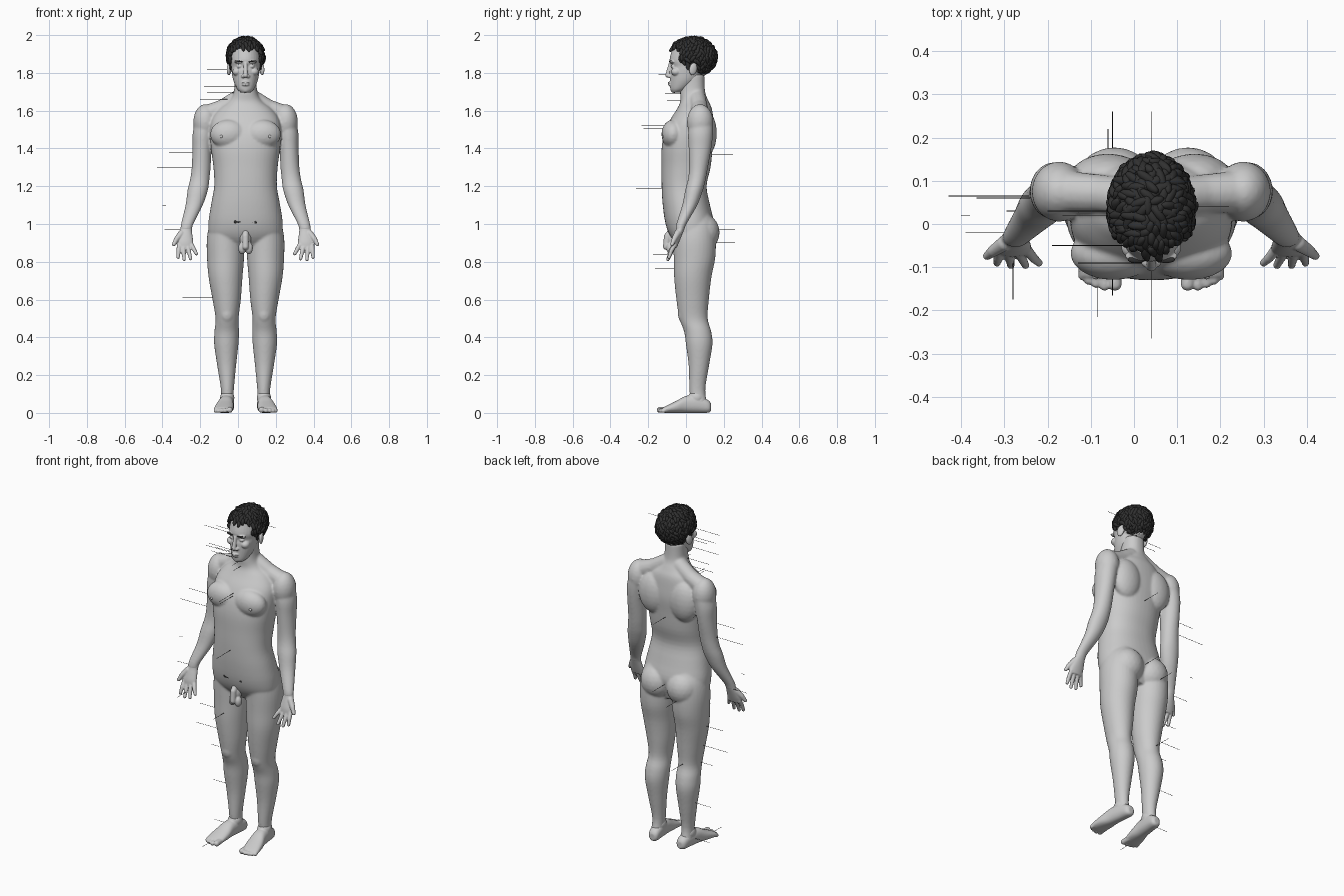
import bpy, bmesh, math, random
from mathutils import Vector, Matrix

random.seed(4)
CX = 0.04  # figure stands beside its pointer lines


def loft(bm, rows, axis='z', s=1, n=32, p=2.0, steps=4):
    """Smooth tube through rows of (t, centre u, centre v, radius u, radius v)."""
    dense = []
    for i in range(len(rows) - 1):
        a, b, c, d = (rows[max(0, min(len(rows) - 1, k))] for k in (i - 1, i, i + 1, i + 2))
        for j in range(steps):
            t = j / steps
            dense.append([.5 * (2 * q + (r - o) * t + (2 * o - 5 * q + 4 * r - w) * t * t
                                + (3 * q - o - 3 * r + w) * t ** 3)
                          for o, q, r, w in zip(a, b, c, d)])
    dense.append(rows[-1])
    rings = []
    for t, cu, cv, ru, rv in dense:
        ring = []
        for k in range(n):
            an = 2 * math.pi * k / n
            c, d = math.cos(an), math.sin(an)
            u = s * (cu + ru * math.copysign(abs(c) ** (2 / p), c))
            v = cv + rv * math.copysign(abs(d) ** (2 / p), d)
            ring.append(bm.verts.new((u, v, t) if axis == 'z' else (u, t, v)))
        rings.append(ring)
    for r0, r1 in zip(rings, rings[1:]):
        for k in range(n):
            bm.faces.new((r0[k], r0[(k + 1) % n], r1[(k + 1) % n], r1[k]))
    bm.faces.new(rings[0][::-1])
    bm.faces.new(rings[-1])


def blob(bm, c, r, rot=None):
    m = Matrix.Translation(c) @ (rot or Matrix()) @ Matrix.Diagonal((*r, 1))
    bmesh.ops.create_icosphere(bm, subdivisions=3, radius=1, matrix=m)


def limb(bm, pts, s=1):
    """Chain of overlapping balls and cones through (x, y, z, r)."""
    for x, y, z, r in pts:
        blob(bm, (s * x, y, z), (r, r, r))
    for a, b in zip(pts, pts[1:]):
        p, q = Vector((s * a[0], *a[1:3])), Vector((s * b[0], *b[1:3]))
        m = Matrix.Translation((p + q) / 2) @ (q - p).to_track_quat('Z', 'Y').to_matrix().to_4x4()
        bmesh.ops.create_cone(bm, cap_ends=True, segments=14, radius1=a[3], radius2=b[3],
                              depth=(q - p).length, matrix=m)


def finish(bm, name, voxel=0, smooth=4, mat=None, x=CX):
    bmesh.ops.recalc_face_normals(bm, faces=bm.faces)
    for f in bm.faces:
        f.smooth = True
    me = bpy.data.meshes.new(name)
    bm.to_mesh(me)
    bm.free()
    ob = bpy.data.objects.new(name, me)
    ob.location.x = x
    bpy.context.collection.objects.link(ob)
    if mat:
        me.materials.append(mat)
    if voxel:
        m = ob.modifiers.new('Fuse', 'REMESH')
        m.mode, m.voxel_size, m.use_smooth_shade = 'VOXEL', voxel, True
        m = ob.modifiers.new('Soften', 'SMOOTH')
        m.factor, m.iterations = .5, smooth
    return ob


dark = bpy.data.materials.new('dark_hair')
dark.diffuse_color = (.03, .03, .03, 1)

# body: trunk and neck
bm = bmesh.new()
loft(bm, [(.87, 0, .04, .11, .07), (.93, 0, .025, .185, .105), (1.0, 0, .02, .197, .128),
          (1.1, 0, .002, .183, .125), (1.2, 0, -.01, .166, .119), (1.3, 0, .0, .17, .13),
          (1.4, 0, .006, .183, .135), (1.48, 0, .017, .188, .132), (1.55, 0, .03, .18, .115),
          (1.61, 0, .045, .14, .092), (1.65, 0, .045, .09, .075), (1.7, 0, .035, .062, .066),
          (1.79, 0, .035, .058, .062)], p=2.25, n=48)
for s in (-1, 1):
    # chest, shoulder blade, shoulder slope, deltoid, buttock, kneecap
    blob(bm, (s * .088, -.068, 1.475), (.1, .062, .078))
    blob(bm, (s * .1, .105, 1.48), (.09, .058, .12))
    limb(bm, [(.04, .06, 1.665, .045), (.12, .07, 1.615, .045), (.205, .075, 1.58, .05)], s)
    blob(bm, (s * .213, .075, 1.54), (.064, .07, .095))
    blob(bm, (s * .085, .088, .955), (.095, .09, .1))
    blob(bm, (s * .098, -.015, .525), (.036, .028, .05))
    # leg
    loft(bm, [(.045, .098, .07, .034, .045), (.12, .096, .06, .034, .042), (.25, .1, .068, .05, .054),
              (.36, .102, .07, .064, .07), (.43, .1, .062, .065, .072), (.5, .098, .04, .061, .075),
              (.6, .1, .035, .075, .086), (.72, .106, .036, .09, .099), (.82, .106, .045, .098, .11),
              (.92, .106, .045, .099, .113), (1.0, .1, .04, .09, .11), (1.06, .09, .03, .07, .09)], s=s)
    # arm
    loft(bm, [(.965, .315, -.032, .03, .022), (1.0, .309, -.024, .033, .027), (1.1, .272, .02, .046, .04),
              (1.18, .253, .043, .054, .047), (1.24, .242, .058, .051, .047), (1.3, .235, .066, .05, .05),
              (1.4, .23, .074, .051, .06), (1.48, .224, .077, .056, .066), (1.56, .208, .08, .055, .062)], s=s)
finish(bm, 'body', .006, 8)

for s, side in ((-1, 'right'), (1, 'left')):
    # hand: palm, four fingers, thumb
    bm = bmesh.new()
    loft(bm, [(1.0, .309, -.024, .031, .025), (.97, .315, -.032, .031, .022), (.94, .318, -.043, .037, .021),
              (.905, .32, -.055, .043, .019), (.875, .32, -.063, .041, .014)], s=s)
    for bx, tx, ty, tz in ((.287, .26, -.09, .842), (.309, .291, -.096, .816),
                           (.331, .325, -.096, .812), (.352, .357, -.09, .824)):
        limb(bm, [(bx, -.06, .89, .012), ((bx + tx) / 2, -.078, (tz + .89) / 2, .0112), (tx, ty, tz, .009)], s)
    limb(bm, [(.34, -.045, .95, .018), (.365, -.062, .92, .014), (.38, -.074, .892, .01)], s)
    finish(bm, side + '_hand', .0035, 4)

    # foot and toes
    bm = bmesh.new()
    loft(bm, [(.133, .091, .03, .015, .018), (.118, .092, .034, .03, .033), (.065, .097, .046, .036, .046),
              (.0, .104, .045, .04, .045), (-.05, .111, .032, .048, .032), (-.1, .118, .02, .05, .02),
              (-.122, .121, .015, .046, .014)], axis='y', s=s, p=2.3)
    blob(bm, (s * .097, .055, .08), (.038, .044, .04))
    for bx, tx, ty, r in ((.086, .084, -.139, .016), (.108, .108, -.143, .012), (.126, .128, -.137, .0115),
                          (.142, .145, -.13, .011), (.155, .159, -.12, .0105)):
        limb(bm, [(bx, -.095, .018, r), (tx, ty, r, r)], s)
    finish(bm, side + '_foot', .004, 4)

# head: skull, face, nose, lips, brows, eyes, cheeks, ears
bm = bmesh.new()
blob(bm, (0, .038, 1.872), (.082, .112, .105))
loft(bm, [(1.696, 0, -.053, .024, .02), (1.715, 0, -.036, .045, .047), (1.76, 0, -.008, .065, .077),
          (1.81, 0, .003, .074, .087), (1.835, 0, .005, .076, .084), (1.87, 0, .005, .079, .092),
          (1.93, 0, .02, .072, .092)])
limb(bm, [(0, -.083, 1.848, .009), (0, -.097, 1.787, .013)])
blob(bm, (0, -.088, 1.748), (.023, .009, .0055))
blob(bm, (0, -.086, 1.737), (.02, .009, .006))
blob(bm, (0, -.062, 1.71), (.022, .02, .016))
for s in (-1, 1):
    blob(bm, (s * .014, -.088, 1.782), (.01, .011, .009))
    blob(bm, (s * .034, -.074, 1.858), (.027, .014, .008))
    blob(bm, (s * .032, -.066, 1.834), (.015, .014, .01))
    blob(bm, (s * .046, -.052, 1.806), (.024, .027, .022))
    blob(bm, (s * .087, .038, 1.82), (.011, .022, .034),
         Matrix.Rotation(s * .35, 4, 'Z') @ Matrix.Rotation(-.2, 4, 'X'))
finish(bm, 'head', .0035, 3)

# eyebrows
bm = bmesh.new()
for s in (-1, 1):
    blob(bm, (s * .034, -.0825, 1.861), (.021, .008, .004), Matrix.Rotation(-s * .15, 4, 'Y'))
finish(bm, 'eyebrows', mat=dark)

# hair: inner cap with tousled locks
bm = bmesh.new()
blob(bm, (0, .045, 1.888), (.092, .107, .097))
centre, size = Vector((0, .036, 1.885)), Vector((.094, .12, .1))
for i in range(420):
    z = 1 - 2 * (i + .5) / 420
    a = i * 2.39996
    d = Vector((math.cos(a) * math.sqrt(1 - z * z), math.sin(a) * math.sqrt(1 - z * z), z))
    c = centre + d * size
    low = 1.93 if c.y < -.03 else 1.86 if c.y < .06 else 1.79
    if c.z < low:
        continue
    q = d.to_track_quat('Z', 'Y').to_matrix().to_4x4()
    rot = (q @ Matrix.Rotation(random.uniform(-.9, .9), 4, 'Z')
           @ Matrix.Rotation(random.uniform(-.35, .35), 4, 'X'))
    m = Matrix.Translation(c) @ rot @ Matrix.Diagonal((.011, random.uniform(.018, .03), random.uniform(.008, .014), 1))
    bmesh.ops.create_icosphere(bm, subdivisions=2, radius=1, matrix=m)
for s in (-1, 1):
    blob(bm, (s * .08, .01, 1.85), (.007, .012, .035))
finish(bm, 'hair', mat=dark)

# body hair patch
bm = bmesh.new()
for i in range(60):
    u, v = random.uniform(-1, 1), random.uniform(-1, 1)
    m = Matrix.Translation((u * .047 * (1 + .15 * v), -.086 - .014 * v, .985 + v * .028))
    bmesh.ops.create_icosphere(bm, subdivisions=2, radius=.011, matrix=m)
finish(bm, 'body_hair', mat=dark)

# external anatomy
bm = bmesh.new()
limb(bm, [(0, -.075, .965, .018), (0, -.1, .935, .017), (0, -.105, .88, .017)])
for s in (-1, 1):
    blob(bm, (s * .018, -.082, .872), (.021, .022, .032))
    blob(bm, (s * .01, -.072, .92), (.02, .025, .04))
finish(bm, 'external_anatomy', .004, 3)

# chest details
bm = bmesh.new()
for s in (-1, 1):
    blob(bm, (s * .128, -.122, 1.463), (.008, .006, .008))
finish(bm, 'chest_details')

# pointer lines running sideways: z, y, x start, x end
side_lines = [(1.905, .04, .12, .22), (1.847, -.05, -.19, -.02), (1.82, .03, -.165, -.05), (1.77, -.09, -.13, .03),
              (1.73, -.05, -.18, .0), (1.695, .02, -.165, .0), (1.66, .03, -.2, -.04), (1.38, .06, -.365, -.24),
              (1.3, .065, -.43, -.24), (1.1, .02, -.4, -.38), (.97, -.02, -.39, -.3), (.73, .03, -.27, -.15),
              (.61, .03, -.295, -.13), (.505, .03, -.2, -.11), (.275, .07, -.215, -.1), (.05, .05, -.19, -.09)]
# pointer lines running front to back: z, x, y start, y end
depth_lines = [(1.655, .04, -.1, -.02), (1.69, .04, -.11, -.02), (1.79, .04, -.145, -.1), (1.52, .04, -.235, -.1),
               (1.505, .04, -.225, -.1), (1.37, .04, .12, .25), (1.19, .04, -.265, -.12), (.97, .04, .14, .26),
               (.9, -.05, .15, .26), (.84, -.28, -.175, -.09), (.765, -.05, -.165, -.06), (.51, -.06, .11, .22),
               (.015, -.085, -.215, -.14)]
bm = bmesh.new()
ends = [((a, y, z), (b, y, z)) for z, y, a, b in side_lines] + [((x, a, z), (x, b, z)) for z, x, a, b in depth_lines]
for a, b in ends:
    a, b = Vector(a), Vector(b)
    m = Matrix.Translation((a + b) / 2) @ (b - a).to_track_quat('Z', 'Y').to_matrix().to_4x4()
    bmesh.ops.create_cone(bm, cap_ends=True, segments=6, radius1=.001, radius2=.001, depth=(b - a).length, matrix=m)
finish(bm, 'pointer_lines', mat=dark, x=0)
